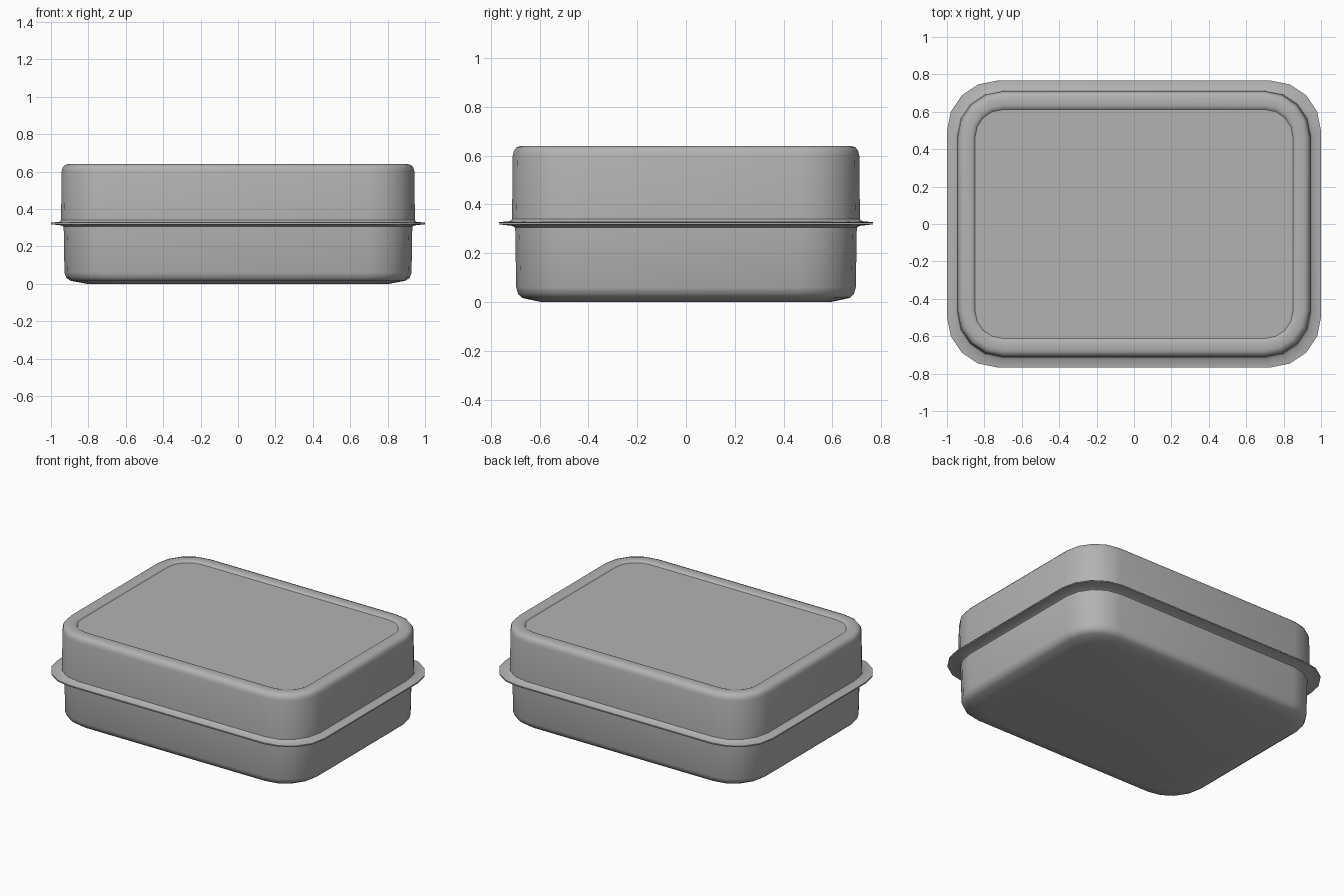
import bpy, bmesh, math

if "Cube" in bpy.data.objects:
    bpy.data.objects.remove(bpy.data.objects["Cube"])

SEGMENTS = 4  # facets per rounded corner

# Dark grey metal
grey = bpy.data.materials.new("dark_grey")
grey.diffuse_color = (0.45, 0.45, 0.45, 1)
grey.use_nodes = True
grey.node_tree.nodes["Principled BSDF"].inputs["Base Color"].default_value = grey.diffuse_color


def ring(bm, hx, hy, r, z):
    """One rounded-rectangle loop of vertices."""
    verts = []
    for k, (sx, sy) in enumerate([(1, 1), (-1, 1), (-1, -1), (1, -1)]):
        for i in range(SEGMENTS + 1):
            a = math.pi / 2 * (k + i / SEGMENTS)
            verts.append(bm.verts.new((sx * (hx - r) + r * math.cos(a),
                                       sy * (hy - r) + r * math.sin(a), z)))
    return verts


def loft(name, sections):
    """Skin the rounded-rectangle sections and cap both ends."""
    bm = bmesh.new()
    rings = [ring(bm, *s) for s in sections]
    n = len(rings[0])
    for a, b in zip(rings, rings[1:]):
        for i in range(n):
            j = (i + 1) % n
            bm.faces.new((a[i], a[j], b[j], b[i]))
    bm.faces.new(rings[0])
    bm.faces.new(rings[-1])
    bmesh.ops.recalc_face_normals(bm, faces=bm.faces)
    mesh = bpy.data.meshes.new(name)
    bm.to_mesh(mesh)
    bm.free()
    mesh.materials.append(grey)
    ob = bpy.data.objects.new(name, mesh)
    bpy.context.collection.objects.link(ob)
    bpy.ops.object.select_all(action='DESELECT')
    bpy.context.view_layer.objects.active = ob
    ob.select_set(True)
    bpy.ops.object.shade_smooth_by_angle(angle=math.radians(40))
    return ob


# Lower tray: outside from the base up, out over the flange, then the hollow inside
loft("tray", [
    (0.81, 0.595, 0.19, 0.0),
    (0.895, 0.67, 0.22, 0.016),
    (0.918, 0.688, 0.23, 0.032),
    (0.928, 0.696, 0.235, 0.06),
    (0.932, 0.70, 0.235, 0.305),
    (0.945, 0.712, 0.24, 0.312),
    (1.0, 0.767, 0.27, 0.318),
    (1.0, 0.767, 0.27, 0.322),
    (0.92, 0.687, 0.23, 0.322),
    (0.90, 0.668, 0.22, 0.30),
    (0.895, 0.663, 0.22, 0.06),
    (0.80, 0.585, 0.18, 0.03),
])

# Lid: hollow inside, thin flange, upright wall, raised rim and sunken top panel
loft("lid", [
    (0.84, 0.60, 0.15, 0.61),
    (0.90, 0.668, 0.22, 0.59),
    (0.91, 0.677, 0.225, 0.323),
    (1.0, 0.767, 0.27, 0.323),
    (1.0, 0.767, 0.27, 0.327),
    (0.955, 0.722, 0.25, 0.331),
    (0.946, 0.713, 0.245, 0.34),
    (0.943, 0.710, 0.245, 0.60),
    (0.938, 0.705, 0.24, 0.62),
    (0.928, 0.695, 0.23, 0.633),
    (0.91, 0.677, 0.215, 0.64),
    (0.87, 0.635, 0.17, 0.64),
    (0.856, 0.621, 0.155, 0.636),
    (0.85, 0.612, 0.15, 0.628),
])
